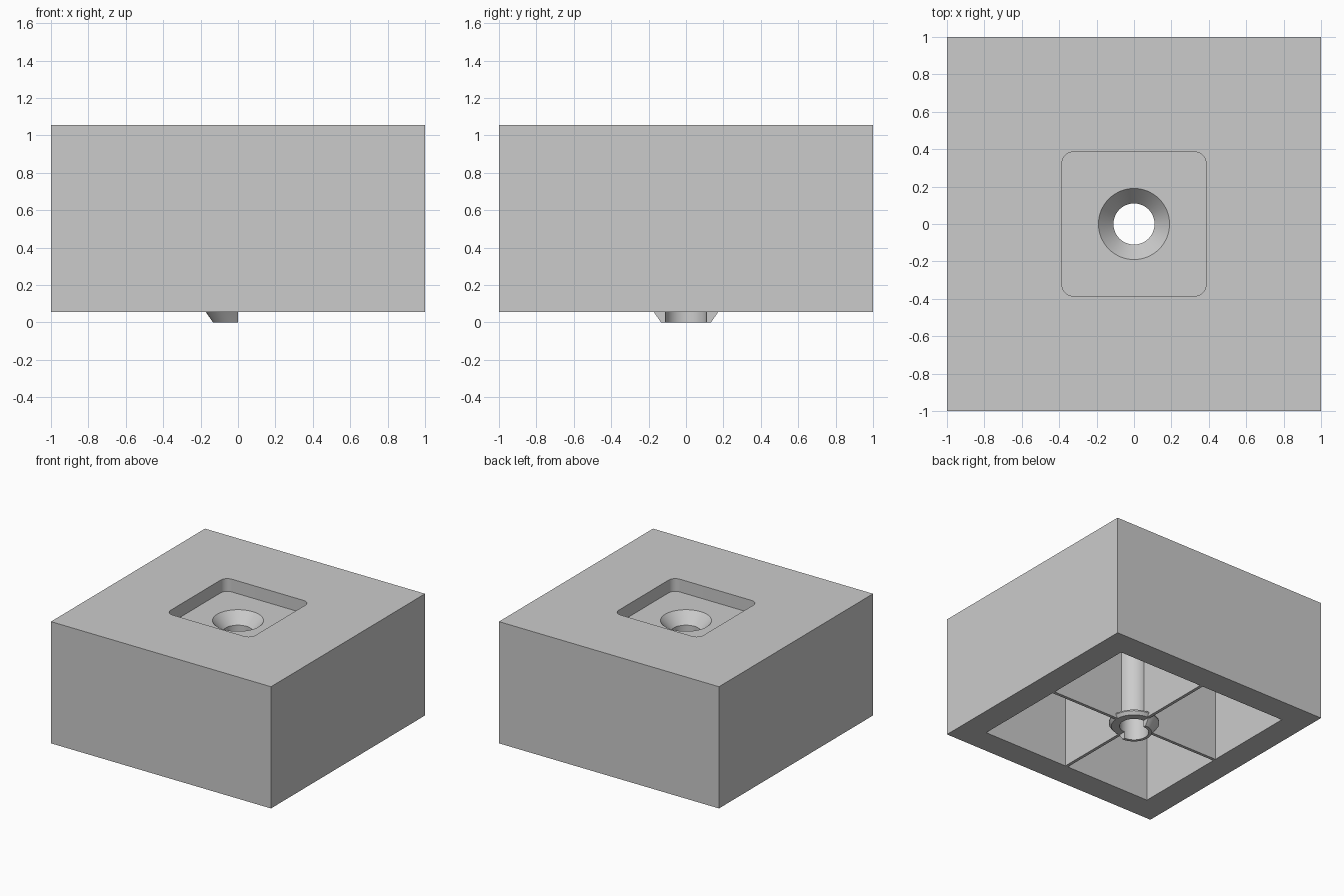
import bpy, bmesh, math

start_cube = bpy.data.objects.get("Cube")
if start_cube:
    bpy.data.objects.remove(start_cube, do_unlink=True)

BASE, TOP = 0.055, 1.055      # underside and top of the block
CEILING, FLOOR = 0.85, 0.95   # cavity roof and recess floor
BORE = 0.11

grey = bpy.data.materials.new("plain grey")
grey.use_nodes = True
tone = (0.6, 0.6, 0.6, 1)
grey.diffuse_color = tone
grey.node_tree.nodes["Principled BSDF"].inputs["Base Color"].default_value = tone


def finish(name, bm):
    bmesh.ops.recalc_face_normals(bm, faces=bm.faces)
    mesh = bpy.data.meshes.new(name)
    bm.to_mesh(mesh)
    bm.free()
    mesh.materials.append(grey)
    obj = bpy.data.objects.new(name, mesh)
    bpy.context.collection.objects.link(obj)
    return obj


def block(name, x, y, z, corner=0):
    """Box from (low, high) ranges, with optional rounded upright edges."""
    bm = bmesh.new()
    bmesh.ops.create_cube(bm, size=1)
    for v in bm.verts:
        v.co = [r[0] if c < 0 else r[1] for c, r in zip(v.co, (x, y, z))]
    if corner:
        upright = [e for e in bm.edges
                   if abs(e.verts[0].co.z - e.verts[1].co.z) > 0.01]
        bmesh.ops.bevel(bm, geom=upright, offset=corner, segments=8,
                        profile=0.5, affect='EDGES')
    return finish(name, bm)


def lathe(name, profile, sides=64):
    """Solid turned from (radius, height) points, capped at both ends."""
    bm = bmesh.new()
    rings = [[bm.verts.new((r * math.cos(math.tau * i / sides),
                            r * math.sin(math.tau * i / sides), z))
              for i in range(sides)] for r, z in profile]
    for low, high in zip(rings, rings[1:]):
        for i in range(sides):
            j = (i + 1) % sides
            bm.faces.new((low[i], low[j], high[j], high[i]))
    bm.faces.new(rings[0])
    bm.faces.new(rings[-1])
    return finish(name, bm)


def carve(obj, *cutters):
    bpy.context.view_layer.objects.active = obj
    for cutter in cutters:
        cutter.hide_render = True
        mod = obj.modifiers.new("cut", 'BOOLEAN')
        mod.operation = 'DIFFERENCE'
        mod.solver = 'EXACT'
        mod.object = cutter
        bpy.ops.object.modifier_apply(modifier=mod.name)


def span(half):
    return (-half, half)


# Cutters
cavity = block("cavity_cutter", span(0.79), span(0.79), (-0.1, CEILING))
recess = block("recess_cutter", span(0.385), span(0.385), (FLOOR, 1.2), 0.06)
bore = lathe("bore_cutter", [(BORE, -0.2), (BORE, 0.86), (0.19, FLOOR), (0.19, 1)])
half = block("half_cutter", (0, 0.5), span(0.5), (-0.1, BASE))

# Hollow block with a rounded square recess and a countersunk hole
body = block("body", span(1), span(1), (BASE, TOP))
carve(body, cavity, recess, bore)

# Central tube with a flared lip; only one half of the lip reaches the bottom
tube = lathe("centre_tube", [(0.134, 0), (0.171, BASE), (0.19, 0.08),
                             (0.19, 0.09), (0.132, 0.09), (0.132, CEILING)])
carve(tube, bore, half)

# Thin crossed ribs, one arm on each side of the tube
ribs = []
for i, side in enumerate(("left", "back", "right", "front")):
    rib = block(side + "_rib", (0.125, 0.795), span(0.0125), (BASE, CEILING))
    rib.rotation_euler.z = i * math.pi / 2
    ribs.append(rib)

for cutter in (cavity, recess, bore, half):
    bpy.data.objects.remove(cutter, do_unlink=True)

# Smooth the round walls, keep the edges sharp
bpy.ops.object.select_all(action='DESELECT')
for obj in (body, tube):
    obj.select_set(True)
bpy.context.view_layer.objects.active = body
bpy.ops.object.shade_smooth_by_angle(angle=math.radians(30))
